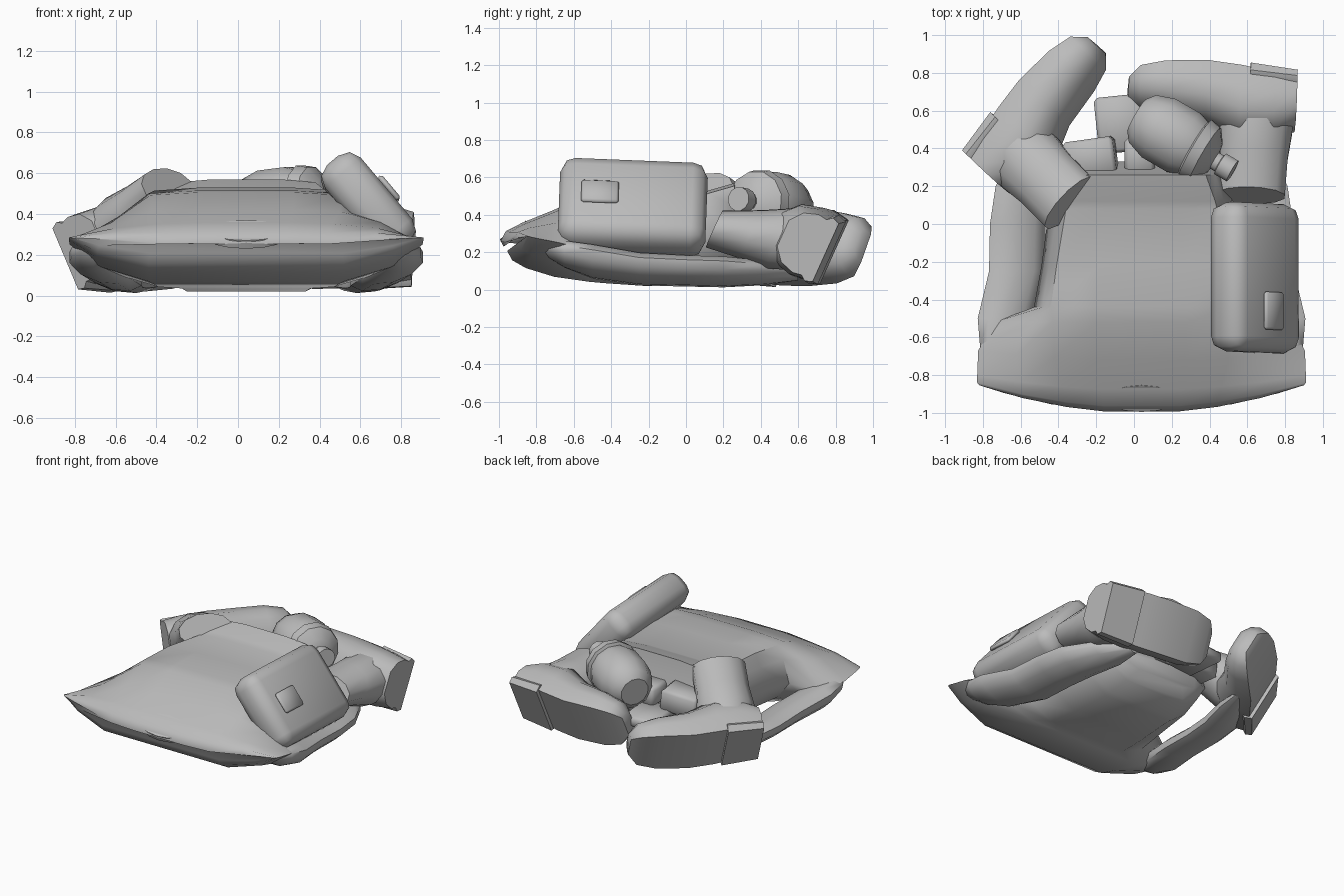
import bpy, bmesh, math
from mathutils import Vector

cube = bpy.data.objects.get("Cube")
if cube:
    bpy.data.objects.remove(cube, do_unlink=True)

grey = bpy.data.materials.new("plain_grey")
grey.use_nodes = True
colour = (0.5, 0.5, 0.5, 1)
grey.diffuse_color = colour
grey.node_tree.nodes["Principled BSDF"].inputs["Base Color"].default_value = colour


def finish(name, bm, angle=42):
    bmesh.ops.recalc_face_normals(bm, faces=bm.faces)
    me = bpy.data.meshes.new(name)
    bm.to_mesh(me)
    bm.free()
    me.materials.append(grey)
    me.shade_smooth()
    me.set_sharp_from_angle(angle=math.radians(angle))
    ob = bpy.data.objects.new(name, me)
    bpy.context.scene.collection.objects.link(ob)
    return ob


def loft(name, rings, angle=42):
    """Skin a list of equal rings and cap both ends."""
    bm = bmesh.new()
    rows = [[bm.verts.new(p) for p in ring] for ring in rings]
    n = len(rows[0])
    for a, b in zip(rows, rows[1:]):
        for i in range(n):
            j = (i + 1) % n
            bm.faces.new((a[i], a[j], b[j], b[i]))
    bm.faces.new(rows[0])
    bm.faces.new(rows[-1])
    return finish(name, bm, angle)


def oval(centre, side, up, n=10):
    c, s, u = Vector(centre), Vector(side), Vector(up)
    turns = [2 * math.pi * (i + 0.5) / n for i in range(n)]
    return [c + s * math.cos(t) + u * math.sin(t) for t in turns]


def box(name, centre, size, rot=(0, 0, 0), bevel=0.02, segments=1):
    bm = bmesh.new()
    bmesh.ops.create_cube(bm, size=1)
    bmesh.ops.scale(bm, vec=size, verts=bm.verts)
    bmesh.ops.bevel(bm, geom=bm.edges[:], offset=bevel, segments=segments,
                    affect='EDGES', profile=0.5)
    ob = finish(name, bm, 50)
    ob.location = centre
    ob.rotation_euler = [math.radians(r) for r in rot]
    return ob


# Main body: flattened shell, bowed front lip with raised corners, rear band
MID_X = 0.04


def body_ring(y, w, mid, top, bottom, wt, bow, rise):
    half = [(wt * 0.5, top), (wt, top - 0.015), ((wt + w) / 2, mid + 0.6 * (top - mid)),
            (w, mid), (w * 0.84, mid - 0.6 * (mid - bottom)), (w * 0.55, bottom)]
    pts = half + [(-x, z) for x, z in reversed(half)]
    bend = [(x / 0.87) ** 2 for x, z in pts]
    return [Vector((MID_X + x, y + bow * b, z + rise * b)) for (x, z), b in zip(pts, bend)]


loft("body_shell", [body_ring(*s) for s in (
    (-1.0, 0.86, 0.225, 0.255, 0.19, 0.40, 0.15, 0.06),
    (-0.97, 0.87, 0.225, 0.31, 0.14, 0.40, 0.13, 0.06),
    (-0.88, 0.87, 0.225, 0.355, 0.10, 0.42, 0.08, 0.05),
    (-0.72, 0.865, 0.22, 0.42, 0.06, 0.46, 0.05, 0.03),
    (-0.52, 0.78, 0.20, 0.505, 0.04, 0.47, 0.0, 0.01),
    (-0.44, 0.57, 0.24, 0.515, 0.035, 0.48, 0.0, 0.0),
    (-0.22, 0.53, 0.26, 0.53, 0.02, 0.45, 0.0, 0.0),
    (0.08, 0.49, 0.28, 0.515, 0.02, 0.40, 0.0, 0.0),
    (0.12, 0.48, 0.28, 0.53, 0.03, 0.39, 0.0, 0.0),
    (0.26, 0.44, 0.26, 0.57, 0.07, 0.34, 0.0, 0.0),
    (0.28, 0.42, 0.25, 0.44, 0.09, 0.33, 0.0, 0.0),
    (0.33, 0.34, 0.22, 0.28, 0.14, 0.25, 0.0, 0.0))], 50)

# Collar patch on the front lip
loft("front_collar", [oval((MID_X, -0.925 + d * 0.5, 0.32 - d), (0.19, 0, 0), (0, 0.07, 0.05), 14)
                      for d in (0.0, 0.04)])

# Side rolls running back from the lip, outer edge raised
for side, name in ((1, "left_roll"), (-1, "right_roll")):
    path = [(0.74, -0.78, 0.23, 0.05, 0.03), (0.755, -0.65, 0.19, 0.105, 0.07),
            (0.72, -0.50, 0.15, 0.155, 0.085), (0.66, -0.25, 0.11, 0.155, 0.08),
            (0.655, 0.0, 0.10, 0.155, 0.075), (0.63, 0.2, 0.095, 0.15, 0.075),
            (0.55, 0.42, 0.09, 0.12, 0.06), (0.47, 0.60, 0.08, 0.04, 0.03)]
    loft(name, [oval((MID_X + side * x, y, z), (side * a, 0, a * 0.25), (0, 0, b))
                for x, y, z, a, b in path], 60)


# Boots: D-shaped foot, heel block and oval shaft in a local frame
def boot(name, origin, along, up, opening):
    d = Vector(along).normalized()
    u = Vector(up)
    u = (u - d * u.dot(d)).normalized()
    v = d.cross(u)
    if v.z < 0:
        v = -v
    o = Vector(origin)

    def at(s, side, h):
        return o + d * s + v * side + u * h

    def sole_ring(s, w, h, base=0.0):
        shape = [(-0.92, 0), (0.92, 0), (1, 0.4), (0.85, 0.75), (0.45, 1),
                 (-0.45, 1), (-0.85, 0.75), (-1, 0.4)]
        return [at(s, w * a, base + (h - base) * b) for a, b in shape]

    loft(name + "_foot", [sole_ring(*r) for r in (
        (0.0, 0.17, 0.27, 0.05), (0.12, 0.19, 0.33, 0.04), (0.30, 0.20, 0.33, 0.01),
        (0.48, 0.20, 0.25, -0.01), (0.70, 0.195, 0.22), (0.83, 0.165, 0.19, 0.02),
        (0.89, 0.09, 0.14, 0.06))], 55)
    loft(name + "_heel", [sole_ring(0.0, 0.185, 0.12, 0.02), sole_ring(0.25, 0.20, 0.12, -0.005)])
    od, ov, ou = opening
    rings = []
    for t, a, b in ((0, 0.18, 0.17), (0.3, 0.2, 0.18), (0.6, 0.185, 0.145), (1, 0.185, 0.11)):
        c = at(0.20 + (od - 0.20) * t, ov * t, 0.14 + (ou - 0.14) * t)
        rings.append(oval(c, d * a, v * b, 12))
    loft(name + "_shaft", rings)


boot("left_boot", (0.86, 0.765, 0.19), (-1, 0.04, 0.03), (0, -0.91, 0.41), (0.22, -0.14, 0.62))
boot("right_boot", (-0.86, 0.35, 0.17), (0.68, 0.73, 0.03), (0.64, -0.60, 0.48),
     (0.19, 0.05, 0.645))

# Side pouch leaning outward, with its buckle
box("side_pouch", (0.64, -0.285, 0.44), (0.23, 0.79, 0.55), (-3, -40, 2), 0.08, 2)
box("pouch_buckle", (0.74, -0.46, 0.525), (0.03, 0.20, 0.15), (-3, -40, 2), 0.012)

# Flask: turned profile along a tilted axis
start, axis = Vector((0.015, 0.575, 0.42)), Vector((0.86, -0.50, 0.11)).normalized()
across = axis.cross(Vector((0, 0, 1))).normalized()
lift = across.cross(axis)
profile = [(0.0, 0.10), (0.04, 0.15), (0.14, 0.185), (0.29, 0.185), (0.35, 0.165),
           (0.36, 0.185), (0.42, 0.17), (0.47, 0.10), (0.48, 0.05),
           (0.51, 0.05), (0.515, 0.065), (0.59, 0.065)]
loft("flask", [oval(start + axis * s, across * r, lift * r, 12) for s, r in profile], 35)

# Small pouches behind the body
box("right_small_pouch", (-0.23, 0.35, 0.34), (0.27, 0.20, 0.16), (0, -6, 8))
box("middle_small_pouch", (0.03, 0.36, 0.34), (0.16, 0.19, 0.14))
box("rear_flap", (-0.07, 0.53, 0.25), (0.26, 0.30, 0.08), (0, 0, 6))
